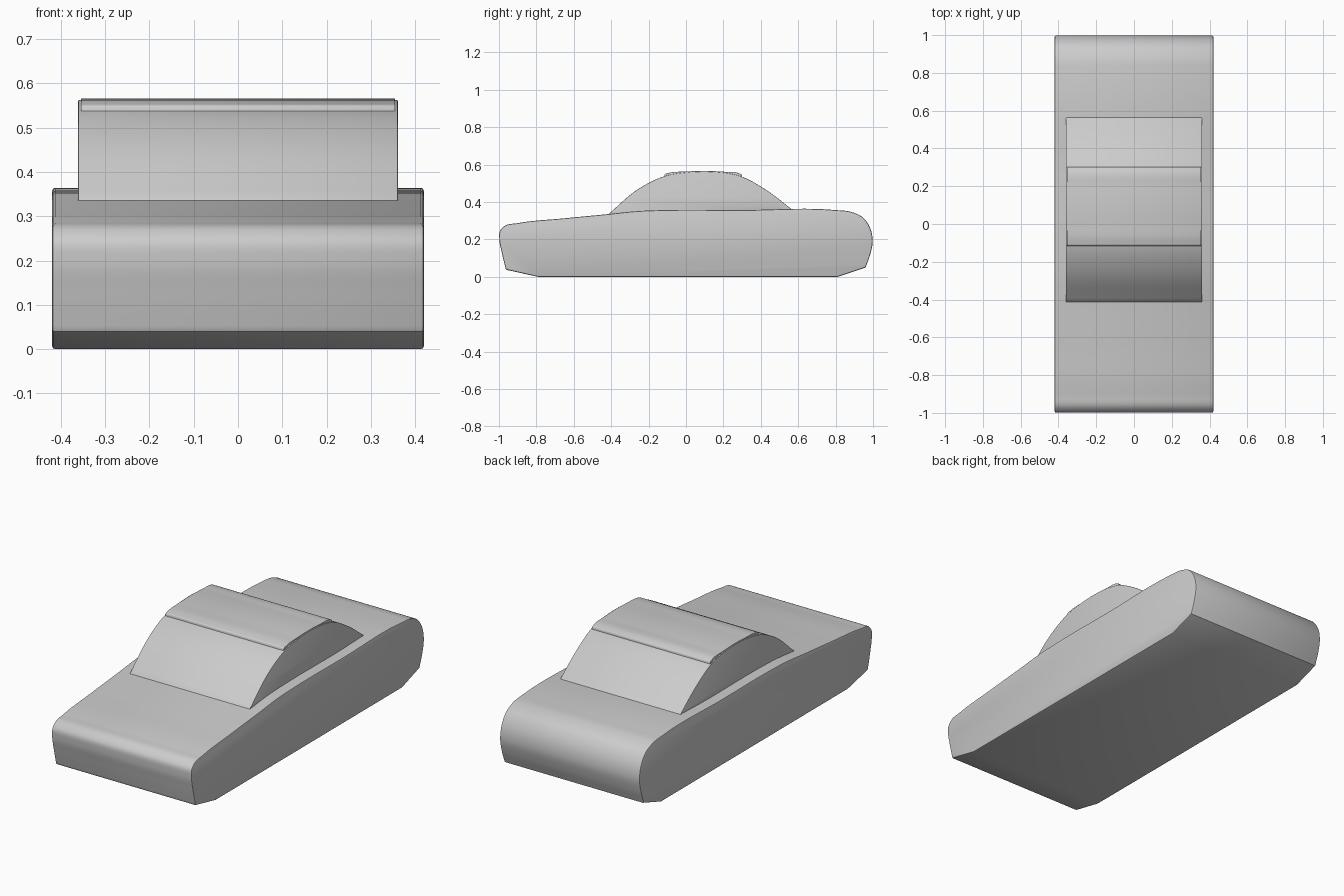
import bpy, bmesh, math
from mathutils import Vector

if "Cube" in bpy.data.objects:
    bpy.data.objects.remove(bpy.data.objects["Cube"])


def smooth_run(pts, steps=6):
    """Smooth spline through the points of one run, corners at its ends."""
    p = [Vector(q) for q in pts]
    if len(p) < 3:
        return p
    p = [2 * p[0] - p[1]] + p + [2 * p[-1] - p[-2]]
    out = []
    for a, b, c, d in zip(p, p[1:], p[2:], p[3:]):
        # limit tangents by chord length so uneven spacing does not overshoot
        l0, l1, l2 = (b - a).length, (c - b).length, (d - c).length
        m1 = (c - b) / l1 * l0 / (l0 + l1) + (b - a) / l0 * l1 / (l0 + l1)
        m2 = (d - c) / l2 * l1 / (l1 + l2) + (c - b) / l1 * l2 / (l1 + l2)
        for i in range(steps):
            t = i / steps
            out.append((2*t**3 - 3*t**2 + 1) * b + (t**3 - 2*t**2 + t) * l1 * m1
                       + (3*t**2 - 2*t**3) * c + (t**3 - t**2) * l1 * m2)
    return out + [p[-2]]


def extrude_profile(name, runs, half_width, bevel):
    """Closed side profile (y, z) extruded across x, with softened side rims."""
    outline = []
    for run in runs:
        for q in smooth_run(run):
            if not outline or (q - outline[-1]).length > 1e-4:
                outline.append(q)
    if (outline[0] - outline[-1]).length < 1e-4:
        outline.pop()
    bm = bmesh.new()
    face = bm.faces.new([bm.verts.new((-half_width, y, z)) for y, z in outline])
    ext = bmesh.ops.extrude_face_region(bm, geom=[face])
    bmesh.ops.translate(bm, vec=(2 * half_width, 0, 0),
                        verts=[v for v in ext["geom"] if isinstance(v, bmesh.types.BMVert)])
    bmesh.ops.recalc_face_normals(bm, faces=bm.faces)
    mesh = bpy.data.meshes.new(name)
    bm.to_mesh(mesh)
    bm.free()
    obj = bpy.data.objects.new(name, mesh)
    bpy.context.collection.objects.link(obj)
    mod = obj.modifiers.new("rim", "BEVEL")
    mod.width, mod.segments = bevel, 2
    mod.limit_method, mod.angle_limit = "ANGLE", math.radians(60)
    bpy.ops.object.select_all(action="DESELECT")
    obj.select_set(True)
    bpy.context.view_layer.objects.active = obj
    bpy.ops.object.modifier_apply(modifier="rim")
    bpy.ops.object.shade_smooth_by_angle(angle=math.radians(30))
    return obj


# Main hull: rounded nose, hood, deck and tail, with a flat belly
extrude_profile("car_body", [
    [(-0.963, 0.038), (-0.985, 0.13), (-0.998, 0.20), (-0.995, 0.245), (-0.97, 0.272),
     (-0.90, 0.287), (-0.65, 0.313), (-0.42, 0.335), (-0.25, 0.352), (-0.15, 0.356),
     (0.30, 0.357), (0.80, 0.357), (0.88, 0.348), (0.945, 0.318), (0.985, 0.26),
     (0.998, 0.19), (0.985, 0.12), (0.96, 0.05)],
    [(0.96, 0.05), (0.81, 0.0)],
    [(0.81, 0.0), (-0.79, 0.0)],
    [(-0.79, 0.0), (-0.963, 0.038)],
], 0.42, 0.007)

# Cabin: arched greenhouse
extrude_profile("cabin", [
    [(-0.417, 0.333), (-0.25, 0.473), (-0.115, 0.538), (0.0, 0.558), (0.10, 0.563),
     (0.20, 0.557), (0.30, 0.535), (0.42, 0.470), (0.58, 0.350)],
    [(0.58, 0.350), (0.50, 0.335)],
    [(0.50, 0.335), (-0.417, 0.333)],
], 0.361, 0.003)

# Roof panel: thin slab over the cabin crown
extrude_profile("roof_panel", [
    [(-0.117, 0.536), (-0.113, 0.549), (-0.095, 0.555), (0.0, 0.563), (0.10, 0.566),
     (0.20, 0.562), (0.285, 0.553), (0.298, 0.546), (0.301, 0.535)],
    [(0.301, 0.535), (0.20, 0.552), (0.10, 0.556), (0.0, 0.552), (-0.117, 0.536)],
], 0.355, 0.003)
